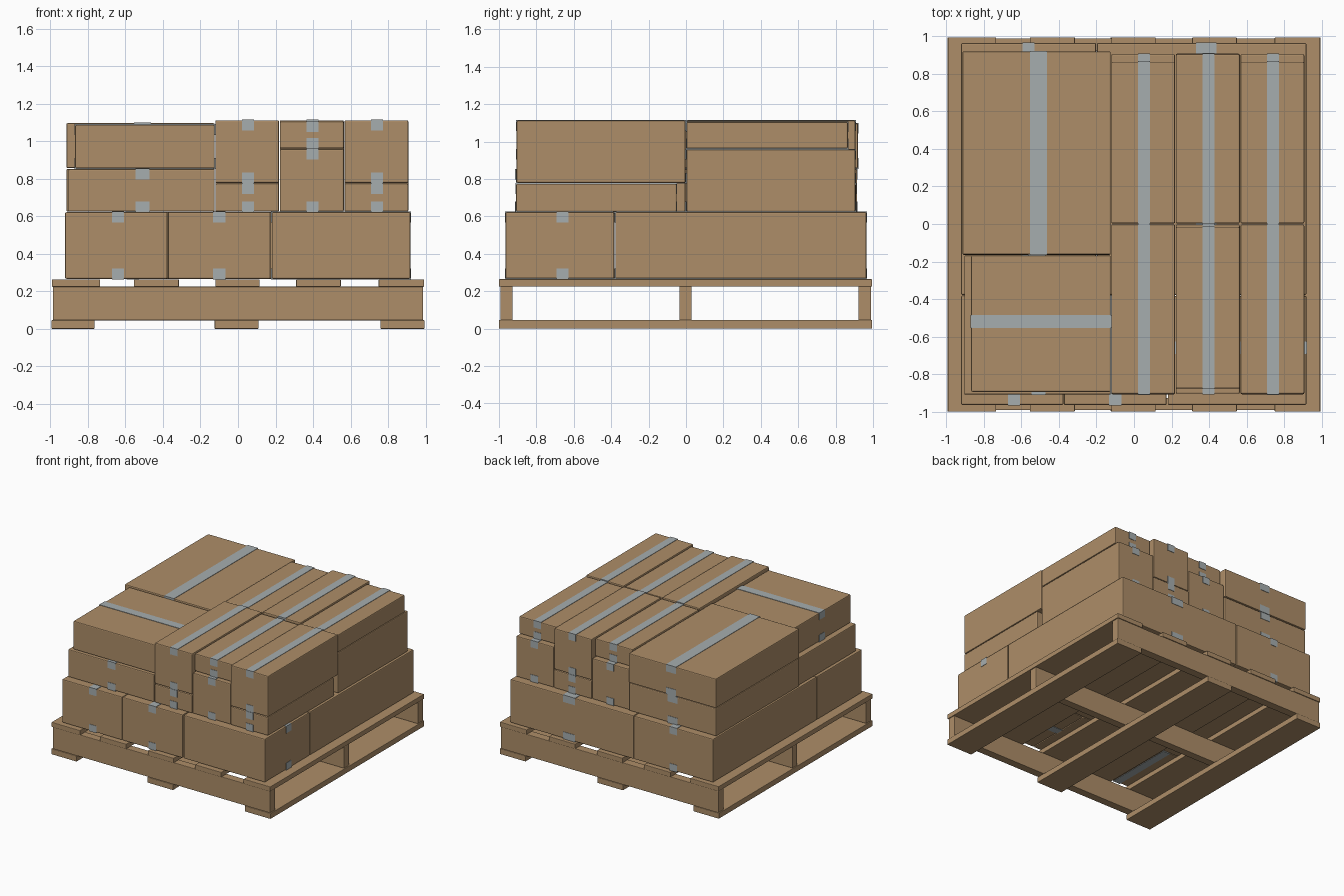
import bpy, bmesh
from mathutils import Vector

if "Cube" in bpy.data.objects:
    bpy.data.objects.remove(bpy.data.objects["Cube"])


def material(name, rgb):
    m = bpy.data.materials.new(name)
    m.diffuse_color = (*rgb, 1)
    m.use_nodes = True
    m.node_tree.nodes["Principled BSDF"].inputs["Base Color"].default_value = m.diffuse_color
    return m


CARD = material("cardboard", (0.42, 0.27, 0.14))
WOOD = material("pallet_wood", (0.42, 0.27, 0.14))
TAPE = material("packing_tape", (0.38, 0.42, 0.43))


def add_object(name, bm, mat):
    bmesh.ops.recalc_face_normals(bm, faces=bm.faces)
    me = bpy.data.meshes.new(name)
    bm.to_mesh(me)
    bm.free()
    ob = bpy.data.objects.new(name, me)
    bpy.context.collection.objects.link(ob)
    me.materials.append(mat)
    return ob


def block(name, x0, x1, y0, y1, z0, z1, mat, bevel):
    """Cuboid between two corners with softly worn edges."""
    bm = bmesh.new()
    bmesh.ops.create_cube(bm, size=1)
    for v in bm.verts:
        v.co = Vector(((x0 + x1) / 2 + v.co.x * (x1 - x0),
                       (y0 + y1) / 2 + v.co.y * (y1 - y0),
                       (z0 + z1) / 2 + v.co.z * (z1 - z0)))
    bmesh.ops.bevel(bm, geom=bm.edges[:], offset=bevel, segments=2,
                    profile=0.5, affect='EDGES')
    return add_object(name, bm, mat)


def tape(name, a0, a1, z_face, up, centre, width, axis):
    """U-shaped strip along a face, folded down over both ends."""
    t, inner, drop = 0.003, 0.002, 0.055
    outline = [(a0 - t, drop), (a0 - t, -t), (a1 + t, -t), (a1 + t, drop),
               (a1 - inner, drop), (a1 - inner, inner),
               (a0 + inner, inner), (a0 + inner, drop)]
    bm = bmesh.new()
    sides = []
    for s in (centre - width / 2, centre + width / 2):
        ring = []
        for a, d in outline:
            z = z_face - up * d
            ring.append(bm.verts.new((a, s, z) if axis == 'x' else (s, a, z)))
        sides.append(ring)
    n = len(outline)
    for i in range(n):
        j = (i + 1) % n
        bm.faces.new((sides[0][i], sides[0][j], sides[1][j], sides[1][i]))
    for r in sides:
        for q in ((0, 1, 6, 7), (1, 2, 5, 6), (2, 3, 4, 5)):
            bm.faces.new([r[k] for k in q])
    add_object(name, bm, TAPE)


def carton(name, x, y, z, axis='y', width=0.065, centre=None):
    """Cardboard box with tape over its top and bottom seams."""
    block(name, *x, *y, *z, CARD, 0.007)
    span, across = (x, y) if axis == 'x' else (y, x)
    c = sum(across) / 2 if centre is None else centre
    tape(name + "_top_tape", *span, z[1], 1, c, width, axis)
    tape(name + "_bottom_tape", *span, z[0], -1, c, width, axis)


# Pallet: runners, stringers, deck boards
for i, (x0, x1) in enumerate([(-0.995, -0.765), (-0.125, 0.11), (0.76, 0.995)]):
    block(f"bottom_board_{i}", x0, x1, -1.0, 0.995, 0, 0.046, WOOD, 0.004)
for i, (y0, y1) in enumerate([(-0.993, -0.927), (-0.035, 0.03), (0.922, 0.99)]):
    block(f"stringer_{i}", -0.987, 0.987, y0, y1, 0.045, 0.225, WOOD, 0.004)
for i, (x0, x1) in enumerate([(-0.993, -0.735), (-0.555, -0.315), (-0.12, 0.115),
                              (0.31, 0.548), (0.75, 0.993)]):
    block(f"deck_board_{i}", x0, x1, -1.0, 0.995, 0.224, 0.264, WOOD, 0.004)

# Bottom layer: three boxes in front, two long boxes behind
Z1 = (0.267, 0.622)
carton("base_front_left_box", (-0.922, -0.376), (-0.965, -0.382), Z1, centre=-0.64)
carton("base_front_middle_box", (-0.374, 0.174), (-0.965, -0.382), Z1)
carton("base_front_right_box", (0.18, 0.92), (-0.965, -0.384), Z1, 'x', centre=-0.66)
carton("base_back_left_box", (-0.922, -0.202), (-0.378, 0.965), Z1)
carton("base_back_right_box", (-0.198, 0.92), (-0.378, 0.965), Z1, width=0.11, centre=0.385)

# Left stack: wide boxes, two levels
XL = (-0.915, -0.124)
carton("left_lower_front_box", (-0.905, -0.124), (-0.91, -0.168), (0.625, 0.851), width=0.075, centre=-0.51)
carton("left_lower_back_box", XL, (-0.164, 0.915), (0.625, 0.853), width=0.09)
carton("left_upper_front_box", (-0.868, -0.124), (-0.895, -0.168), (0.855, 1.088), 'x', 0.07, -0.52)
carton("left_upper_back_box", XL, (-0.163, 0.92), (0.857, 1.097), width=0.09, centre=-0.51)

# Right stack: three columns alternating thick and thin boxes, front and back
COLUMNS = [(-0.121, 0.219), (0.223, 0.564), (0.568, 0.908)]
for i, x in enumerate(COLUMNS):
    c = sum(x) / 2 + 0.004
    for side, s in (("front", -1), ("back", 1)):
        thick = (0.003, 0.905)
        thick_low = (i == 1) == (side == "front")
        thin = (0.015, 0.878) if side == "front" else (0.003, 0.865)
        if not thick_low:
            thin = (0.05, 0.908)
        low, high = (thick, thin) if thick_low else (thin, thick)
        split = 0.96 if thick_low else 0.776
        top = 1.105 if thick_low else 1.112
        carton(f"column_{i}_{side}_lower_box", x, sorted(s * v for v in low),
               (0.625, split - 0.002), centre=c)
        carton(f"column_{i}_{side}_upper_box", x, sorted(s * v for v in high),
               (split + 0.002, top), centre=c)
